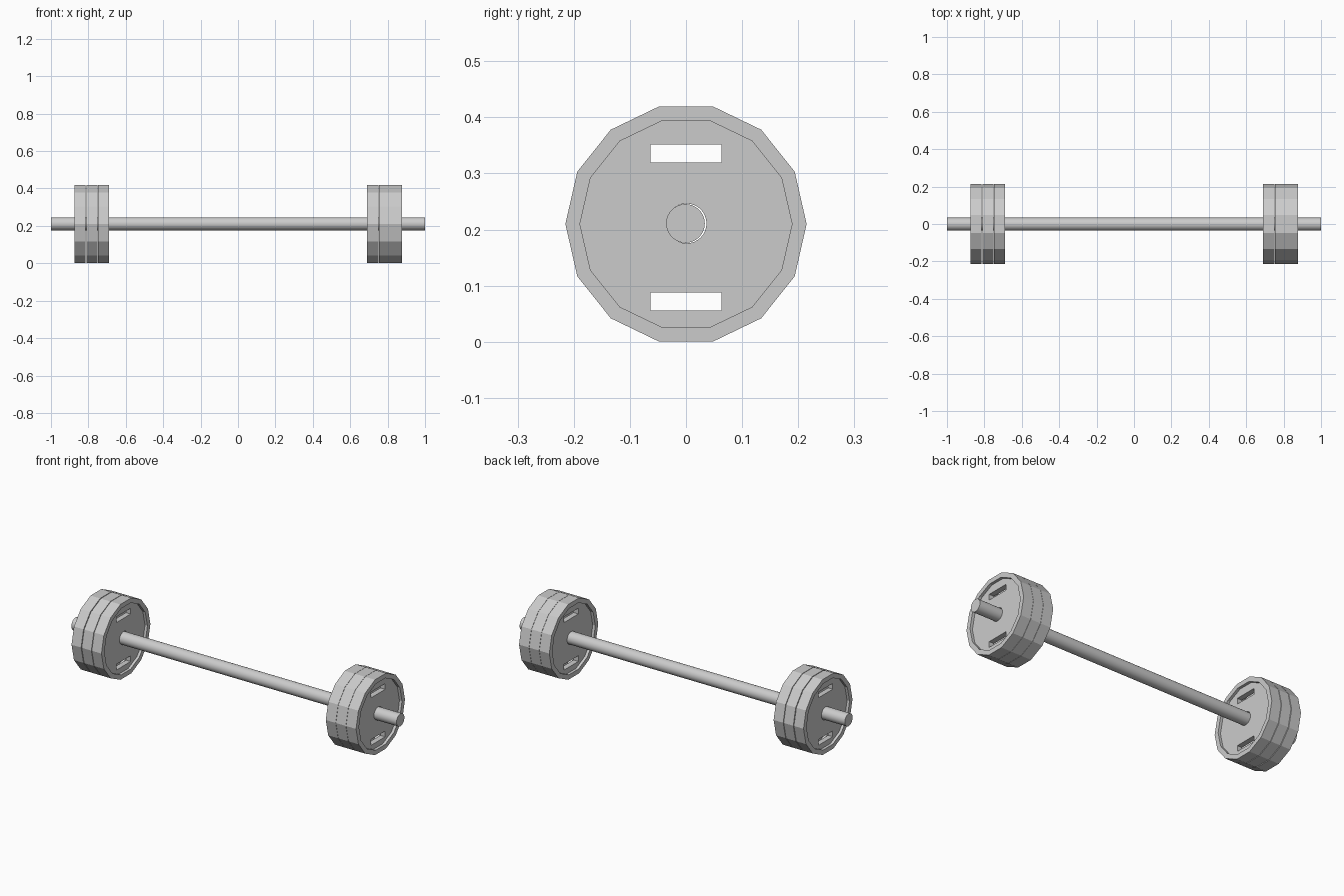
import bpy, bmesh, math

if "Cube" in bpy.data.objects:
    bpy.data.objects.remove(bpy.data.objects["Cube"])

CZ = 0.21            # height of the bar axis
SIDES = 14           # plate outline
R_OUT, R_IN = 0.215, 0.189
THICK, RECESS = 0.059, 0.015


def ring(r, n, y=0, z=0):
    return [(y + r * math.cos(2 * math.pi * i / n), z + r * math.sin(2 * math.pi * i / n))
            for i in range(n)]


def rect(y, z0, z1):
    return [(-y, z0), (y, z0), (y, z1), (-y, z1)]


def prism(name, outline, x0, x1):
    """Extrude a closed YZ outline along x."""
    bm = bmesh.new()
    face = bm.faces.new([bm.verts.new((x0, y, z)) for y, z in outline])
    ext = bmesh.ops.extrude_face_region(bm, geom=[face])
    verts = [g for g in ext["geom"] if isinstance(g, bmesh.types.BMVert)]
    bmesh.ops.translate(bm, verts=verts, vec=(x1 - x0, 0, 0))
    bmesh.ops.recalc_face_normals(bm, faces=bm.faces)
    mesh = bpy.data.meshes.new(name)
    bm.to_mesh(mesh)
    bm.free()
    obj = bpy.data.objects.new(name, mesh)
    bpy.context.collection.objects.link(obj)
    return obj


# Master plate: recessed on both faces, two grip slots, centre bore
h = THICK / 2
master = prism("plate_master", ring(R_OUT, SIDES), -h, h)
cutters = [
    prism("recess_cutter_a", ring(R_IN, SIDES), h - RECESS, h + 0.05),
    prism("recess_cutter_b", ring(R_IN, SIDES), -h - 0.05, -h + RECESS),
    prism("upper_slot_cutter", rect(0.063, 0.110, 0.142), -0.1, 0.1),
    prism("lower_slot_cutter", rect(0.063, -0.154, -0.122), -0.1, 0.1),
    prism("bore_cutter", ring(0.0355, 32, 0.001, 0.001), -0.1, 0.1),
]
for c in cutters:
    c.hide_render = True
    mod = master.modifiers.new(c.name, 'BOOLEAN')
    mod.operation = 'DIFFERENCE'
    mod.solver = 'EXACT'
    mod.object = c
bpy.context.view_layer.update()
plate_mesh = bpy.data.meshes.new_from_object(
    master.evaluated_get(bpy.context.evaluated_depsgraph_get()))
plate_mesh.name = "plate"
for o in [master] + cutters:
    bpy.data.objects.remove(o)

# Three plates at each end (the right stack is packed slightly differently)
for side, centres, width in (("left", (-0.844, -0.781, -0.719), THICK),
                             ("right", (0.721, 0.7835, 0.846), 0.0612)):
    for i, x in enumerate(centres):
        plate = bpy.data.objects.new(f"{side}_plate_{i + 1}", plate_mesh)
        plate.location = (x, 0, CZ)
        plate.scale.x = width / THICK
        bpy.context.collection.objects.link(plate)

# Bar
bar = prism("bar", ring(0.0345, 32, -0.001, CZ + 0.001), -1, 1)
bpy.ops.object.select_all(action='DESELECT')
bar.select_set(True)
bpy.context.view_layer.objects.active = bar
bpy.ops.object.shade_smooth_by_angle(angle=math.radians(30))
